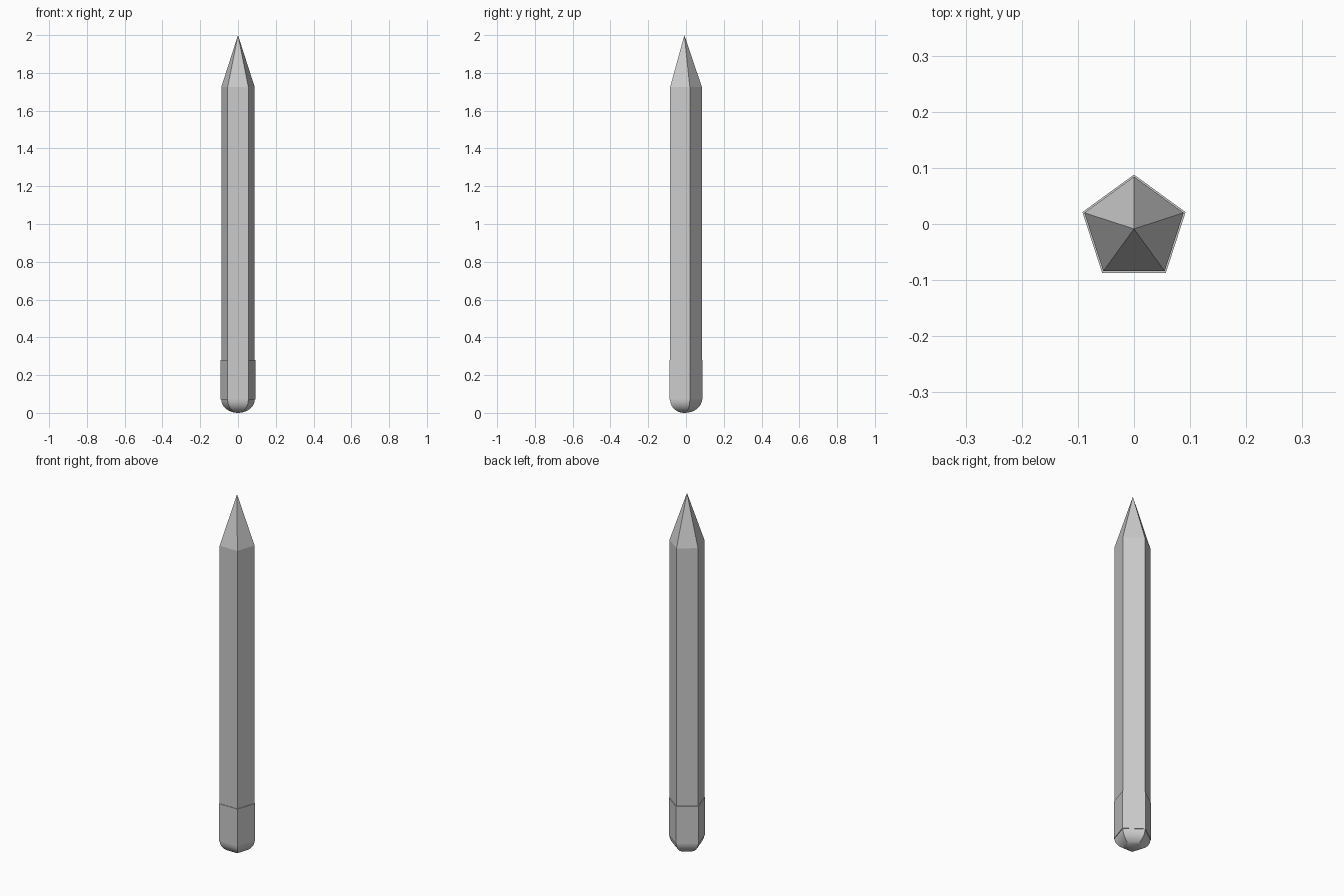
import bpy
import bmesh
from math import sin, cos, pi

cube = bpy.data.objects.get("Cube")
if cube:
    bpy.data.objects.remove(cube, do_unlink=True)

SIDES = 5
CENTRE_Y = -0.0087
BODY_R = 0.093
SLEEVE_R = 0.0967
SLEEVE_BOTTOM, SLEEVE_TOP = 0.07, 0.28
SHOULDER, TOP = 1.725, 2.0

grey = bpy.data.materials.new("plain_grey")
grey.use_nodes = True
colour = (0.6, 0.6, 0.6, 1)
grey.diffuse_color = colour
grey.node_tree.nodes["Principled BSDF"].inputs["Base Color"].default_value = colour


def pentagon_solid(name, profile, smooth=False):
    """Loft pentagons through (radius, z) pairs; a zero radius makes a point."""
    bm = bmesh.new()
    rings = []
    for r, z in profile:
        count = SIDES if r > 0 else 1
        angles = [pi / 2 + 2 * pi * i / SIDES for i in range(count)]
        rings.append([bm.verts.new((r * cos(a), CENTRE_Y + r * sin(a), z)) for a in angles])
    for low, high in zip(rings, rings[1:]):
        for i in range(SIDES):
            j = (i + 1) % SIDES
            corners = [low[i % len(low)], low[j % len(low)],
                       high[j % len(high)], high[i % len(high)]]
            bm.faces.new(list(dict.fromkeys(corners)))
    for ring in (rings[0], rings[-1]):
        if len(ring) > 1:
            bm.faces.new(ring)
    bmesh.ops.recalc_face_normals(bm, faces=bm.faces[:])
    mesh = bpy.data.meshes.new(name)
    bm.to_mesh(mesh)
    bm.free()
    mesh.materials.append(grey)
    obj = bpy.data.objects.new(name, mesh)
    bpy.context.collection.objects.link(obj)
    if smooth:
        bpy.ops.object.select_all(action='DESELECT')
        obj.select_set(True)
        bpy.context.view_layer.objects.active = obj
        bpy.ops.object.shade_smooth_by_angle(angle=pi / 6)
    return obj


# Shaft with its sharpened point
pentagon_solid("pencil_shaft", [(BODY_R, SLEEVE_BOTTOM), (BODY_R, SHOULDER), (0, TOP)])

# Slightly wider sleeve near the base
pentagon_solid("eraser_sleeve", [(SLEEVE_R, SLEEVE_BOTTOM), (SLEEVE_R, SLEEVE_TOP)])

# Rounded eraser below the sleeve
STEPS = 10
dome = [(BODY_R * sin(pi / 2 * k / STEPS),
         SLEEVE_BOTTOM * (1 - cos(pi / 2 * k / STEPS))) for k in range(STEPS + 1)]
pentagon_solid("eraser", dome, smooth=True)
